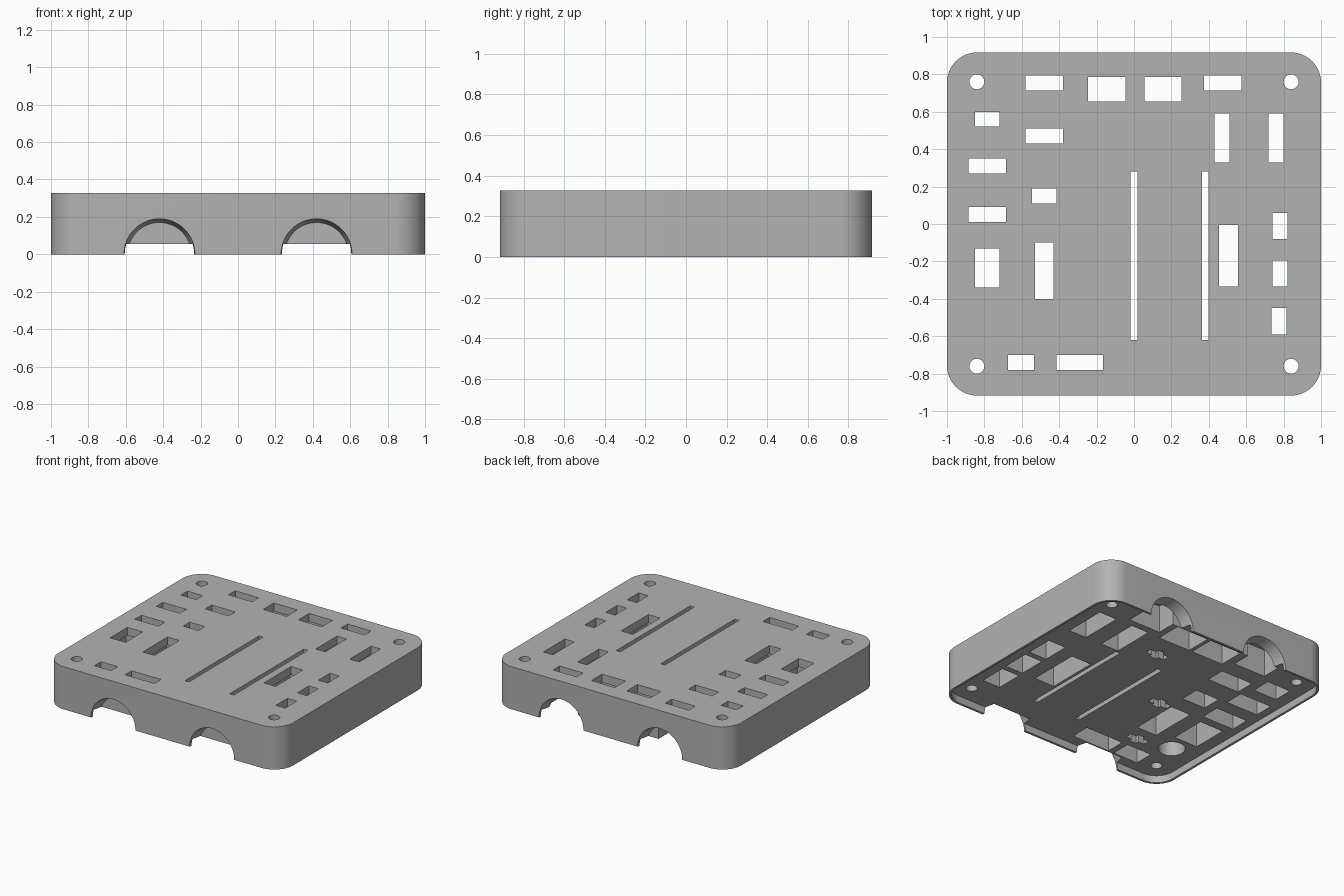
import bpy
import bmesh
import math
from mathutils import Matrix, Vector

if "Cube" in bpy.data.objects:
    bpy.data.objects.remove(bpy.data.objects["Cube"])

HALF_X, HALF_Y, HEIGHT = 1.0, 0.917, 0.328
CORNER, LIP, FLOOR = 0.16, 0.018, 0.055
PLATE_BOTTOM = 0.265   # underside of the thin top plate inside each pocket
POCKET_MARGIN = 0.035
ARCH_DEPTH = 0.09

grey = bpy.data.materials.new("light grey")
grey.use_nodes = True
colour = (0.45, 0.45, 0.45, 1)
grey.diffuse_color = colour
grey.node_tree.nodes["Principled BSDF"].inputs["Base Color"].default_value = colour


def make_object(name, bm):
    bmesh.ops.recalc_face_normals(bm, faces=bm.faces)
    mesh = bpy.data.meshes.new(name)
    bm.to_mesh(mesh)
    bm.free()
    mesh.materials.append(grey)
    obj = bpy.data.objects.new(name, mesh)
    bpy.context.collection.objects.link(obj)
    return obj


def add_rounded_slab(bm, half_x, half_y, radius, z0, z1, steps=12):
    """Extruded rectangle with round corners."""
    outline = []
    for quarter, (sx, sy) in enumerate([(1, 1), (-1, 1), (-1, -1), (1, -1)]):
        for i in range(steps + 1):
            a = math.pi / 2 * (quarter + i / steps)
            outline.append(bm.verts.new((sx * (half_x - radius) + radius * math.cos(a),
                                         sy * (half_y - radius) + radius * math.sin(a), z0)))
    face = bm.faces.new(outline)
    top = bmesh.ops.extrude_face_region(bm, geom=[face])["geom"]
    bmesh.ops.translate(bm, vec=(0, 0, z1 - z0),
                        verts=[v for v in top if isinstance(v, bmesh.types.BMVert)])


def add_box(bm, x, y, width, depth, z0, z1):
    matrix = Matrix.Translation((x, y, (z0 + z1) / 2)) @ Matrix.Diagonal((width, depth, z1 - z0, 1))
    bmesh.ops.create_cube(bm, size=1, matrix=matrix)


def add_cone(bm, centre, axis, r1, r2, length, segments=32):
    """Cone or cylinder centred on a point and running along an axis."""
    turn = Vector((0, 0, 1)).rotation_difference(Vector(axis)).to_matrix().to_4x4()
    bmesh.ops.create_cone(bm, cap_ends=True, segments=segments, radius1=r1, radius2=r2,
                          depth=length, matrix=Matrix.Translation(centre) @ turn)


def carve(body, name, bm):
    """Cut the shapes out of the body, then discard the cutter."""
    cutter = make_object(name, bm)
    cutter.hide_render = True
    mod = body.modifiers.new(name, 'BOOLEAN')
    mod.operation, mod.solver, mod.object = 'DIFFERENCE', 'EXACT', cutter
    bpy.context.view_layer.objects.active = body
    bpy.ops.object.modifier_apply(modifier=name)
    bpy.data.objects.remove(cutter)


# Openings in the top plate: centre x, centre y, width, depth
openings = [
    # back row
    (-.48, .755, .2, .08), (-.145, .72, .2, .13), (.155, .72, .2, .13), (.475, .755, .2, .08),
    # outer column on the right-hand side of the model
    (-.785, .56, .13, .08), (-.785, .31, .2, .08), (-.785, .05, .2, .08), (-.785, -.235, .13, .21),
    # inner column
    (-.48, .47, .2, .08), (-.48, .15, .13, .08), (-.48, -.25, .1, .3),
    # front row
    (-.605, -.74, .14, .08), (-.29, -.74, .25, .08),
    # left-hand side of the model
    (.47, .46, .08, .26), (.76, .46, .08, .26), (.505, -.17, .1, .33),
    (.78, -.01, .08, .14), (.78, -.265, .08, .14), (.775, -.52, .08, .14),
]

# Solid rounded body
bm = bmesh.new()
add_rounded_slab(bm, HALF_X, HALF_Y, CORNER, 0, HEIGHT)
body = make_object("base_plate", bm)

# Shallow recess underneath, leaving a thin lip
bm = bmesh.new()
add_rounded_slab(bm, HALF_X - LIP, HALF_Y - LIP, CORNER - LIP, -0.1, FLOOR)
carve(body, "recess", bm)

# Wide pockets from below
bm = bmesh.new()
for x, y, w, d in openings:
    add_box(bm, x, y, w + 2 * POCKET_MARGIN, d + 2 * POCKET_MARGIN, 0.02, PLATE_BOTTOM)
carve(body, "pockets", bm)

# Through openings, long slots and corner screw holes
bm = bmesh.new()
for x, y, w, d in openings:
    add_box(bm, x, y, w, d, 0.01, HEIGHT + 0.1)
for x in (0, 0.38):
    add_box(bm, x, -0.17, 0.035, 0.9, 0.01, HEIGHT + 0.1)
for x in (-0.84, 0.84):
    for y in (-0.76, 0.76):
        add_cone(bm, (x, y, 0.2), (0, 0, 1), 0.04, 0.04, 0.6, 24)
carve(body, "openings", bm)

# Tapered half-round notches in the front and back walls
bm = bmesh.new()
for x in (-0.42, 0.42):
    for side in (-1, 1):
        add_cone(bm, (x, side * (HALF_Y - ARCH_DEPTH / 2), 0), (0, -side, 0),
                 0.19, 0.17, ARCH_DEPTH + 0.002, 64)
carve(body, "arches", bm)

# Blind round socket and small cross-shaped sockets underneath
bm = bmesh.new()
add_cone(bm, (-0.77, -0.51, 0.1), (0, 0, 1), 0.095, 0.095, 0.18)
carve(body, "round_socket", bm)
crosses = [(0.15, 0.43), (-0.3, -0.08), (-0.5, -0.56)]
for name, w, d in (("cross_long", 0.16, 0.05), ("cross_short", 0.06, 0.1)):
    bm = bmesh.new()
    for x, y in crosses:
        add_box(bm, x, y, w, d, 0.02, 0.12)
    carve(body, name, bm)

# Smooth the rounded walls, keep the edges crisp
bpy.ops.object.select_all(action='DESELECT')
body.select_set(True)
bpy.context.view_layer.objects.active = body
bpy.ops.object.shade_smooth_by_angle(angle=math.radians(30))
